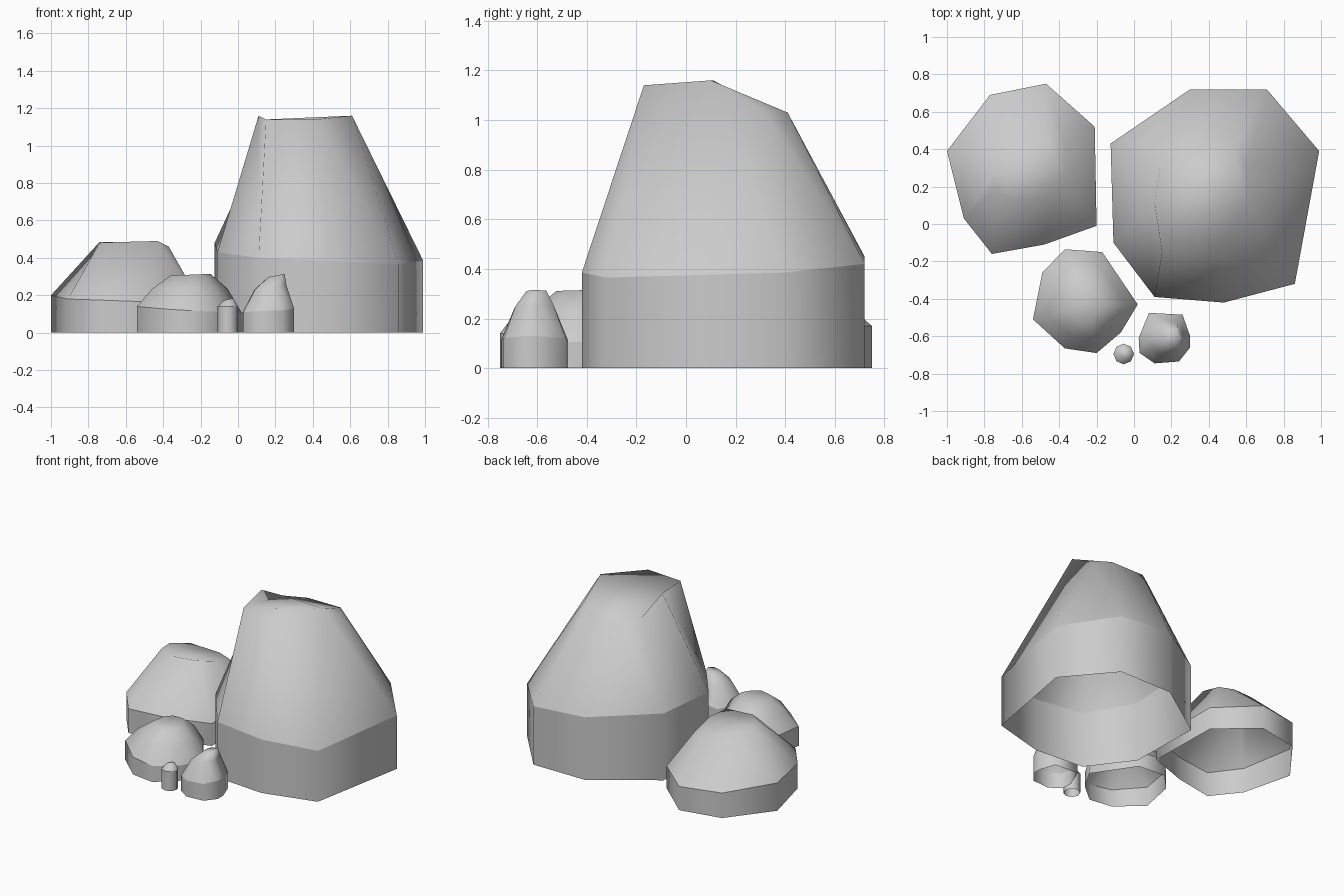
import bpy
import bmesh
import math

if "Cube" in bpy.data.objects:
    bpy.data.objects.remove(bpy.data.objects["Cube"])


def shrink(ring, centre, scale, z, tilt=(0, 0)):
    """Scale an outline towards a centre and lift it onto a tilted plane."""
    cx, cy = centre
    out = []
    for p in ring:
        dx, dy = (p[0] - cx) * scale, (p[1] - cy) * scale
        out.append((cx + dx, cy + dy, z + tilt[0] * dx + tilt[1] * dy))
    return out


def rock(name, waist, crowns):
    """Open-bottomed rock: upright wall, creased waist, sloping crown, cap."""
    bm = bmesh.new()
    base = [(x, y, 0) for x, y, z in waist]
    rings = [[bm.verts.new(p) for p in r] for r in [base, waist] + crowns]
    n = len(waist)
    for lo, hi in zip(rings, rings[1:]):
        for i in range(n):
            j = (i + 1) % n
            bm.faces.new((lo[i], hi[i], hi[j], lo[j]))
    bm.faces.new(rings[-1][::-1])
    for f in bm.faces:
        f.smooth = True
    for i in range(n):
        bm.edges.get((rings[1][i], rings[1][(i + 1) % n])).smooth = False
    mesh = bpy.data.meshes.new(name)
    bm.to_mesh(mesh)
    bm.free()
    bpy.context.collection.objects.link(bpy.data.objects.new(name, mesh))


# Tall boulder with a crown that drops towards the back
rock("tall_boulder",
     [(-.125, .43, .48), (.30, .72, .45), (.71, .72, .42), (.99, .39, .385),
      (.86, -.32, .365), (.48, -.42, .385), (.11, -.39, .40), (-.11, -.10, .43)],
     [[(.14, .31, 1.05), (.27, .41, 1.03), (.53, .41, 1.03), (.60, .31, 1.04),
       (.61, .10, 1.16), (.42, -.17, 1.14), (.15, -.15, 1.14), (.11, .11, 1.16)]])

# Broad low boulder
rock("broad_boulder",
     [(-1, .39, .20), (-.77, .69, .18), (-.47, .75, .17), (-.21, .52, .16),
      (-.20, -.01, .16), (-.48, -.11, .165), (-.76, -.16, .175), (-.91, .03, .18)],
     [[(-.74, .28, .485), (-.66, .40, .46), (-.47, .46, .42), (-.37, .42, .42),
       (-.37, .26, .46), (-.43, .15, .49), (-.62, .12, .485), (-.74, .19, .48)]])

# Rounded stone
ring = [(-.54, -.51, .14), (-.49, -.26, .13), (-.37, -.135, .12), (-.17, -.15, .11),
        (.02, -.43, .105), (-.07, -.58, .11), (-.20, -.69, .115), (-.37, -.665, .125)]
c = (-.25, -.42)
rock("rounded_stone", ring, [shrink(ring, c, .72, .235), shrink(ring, c, .38, .31, (.04, 0))])

# Small leaning stone
ring = [(.025, -.61, .11), (.08, -.475, .11), (.26, -.485, .12), (.30, -.60, .13),
        (.30, -.66, .13), (.24, -.735, .12), (.11, -.745, .115), (.03, -.69, .11)]
rock("leaning_stone", ring, [shrink(ring, (.19, -.61), .62, .245, (.15, 0)),
                             shrink(ring, (.225, -.60), .32, .31, (.2, 0))])

# Pebble
ring = [(-.055 + .055 * math.cos(a), -.695 + .055 * math.sin(a), .14)
        for a in (-k * math.tau / 8 for k in range(8))]
rock("pebble", ring, [shrink(ring, (-.045, -.695), .45, .18, (.2, 0))])
